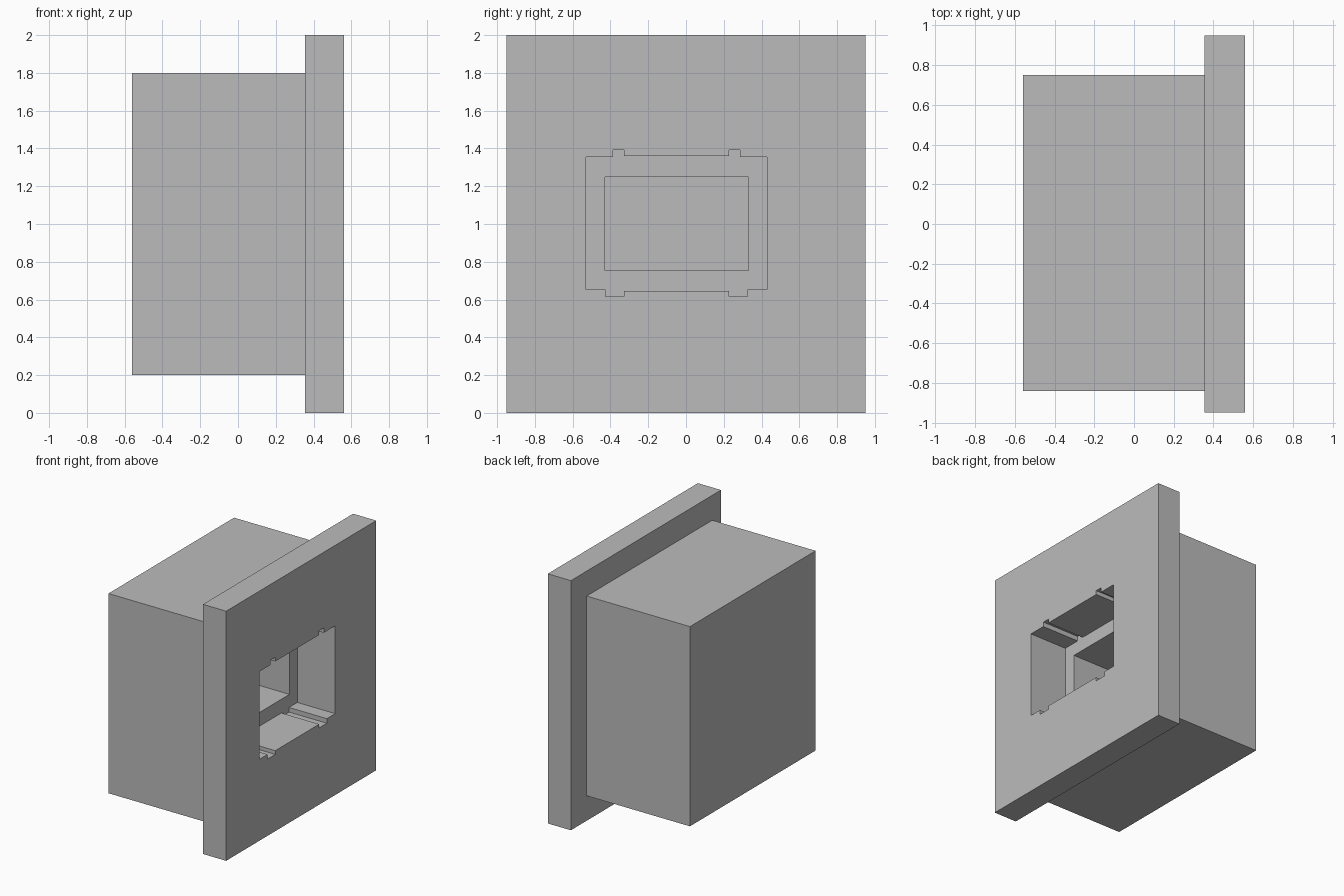
import bpy
import bmesh

cube = bpy.data.objects.get("Cube")
if cube:
    bpy.data.objects.remove(cube, do_unlink=True)

grey = bpy.data.materials.new("plain_grey")
grey.use_nodes = True
grey.diffuse_color = (0.5, 0.5, 0.5, 1)
grey.node_tree.nodes["Principled BSDF"].inputs["Base Color"].default_value = (0.5, 0.5, 0.5, 1)


def prism(name, x0, x1, outline):
    """Extrude a (y, z) outline from x0 to x1."""
    bm = bmesh.new()
    face = bm.faces.new([bm.verts.new((x0, y, z)) for y, z in outline])
    extruded = bmesh.ops.extrude_face_region(bm, geom=[face])["geom"]
    for v in extruded:
        if isinstance(v, bmesh.types.BMVert):
            v.co.x = x1
    bmesh.ops.recalc_face_normals(bm, faces=bm.faces)
    mesh = bpy.data.meshes.new(name)
    bm.to_mesh(mesh)
    bm.free()
    mesh.materials.append(grey)
    obj = bpy.data.objects.new(name, mesh)
    bpy.context.collection.objects.link(obj)
    return obj


def rect(y0, y1, z0, z1):
    return [(y0, z0), (y1, z0), (y1, z1), (y0, z1)]


def combine(target, tool, operation):
    """Apply a boolean and discard the tool object."""
    tool.hide_render = True
    mod = target.modifiers.new(operation, "BOOLEAN")
    mod.operation = operation
    mod.solver = "EXACT"
    mod.object = tool
    bpy.context.view_layer.objects.active = target
    bpy.ops.object.modifier_apply(modifier=mod.name)
    bpy.data.objects.remove(tool, do_unlink=True)


# Wall plate with the box behind it
housing = prism("wall_box_housing", 0.355, 0.56, rect(-0.95, 0.95, 0, 2))
combine(housing, prism("box", -0.56, 0.45, rect(-0.84, 0.75, 0.2, 1.8)), "UNION")

# Stepped socket opening with clip notches, mirrored about its centre line
CENTRE = -0.05
half = [(0.278, 0.645), (0.278, 0.615), (0.375, 0.615), (0.375, 0.652),
        (0.48, 0.652), (0.48, 1.355), (0.336, 1.355), (0.336, 1.393),
        (0.278, 1.393), (0.278, 1.36)]
opening = [(CENTRE + d, z) for d, z in half]
opening += [(CENTRE - d, z) for d, z in reversed(half)]
combine(housing, prism("opening_cutter", 0.225, 0.7, opening), "DIFFERENCE")

# Smaller pocket running deeper into the box
combine(housing, prism("pocket_cutter", -0.36, 0.3, rect(-0.43, 0.33, 0.755, 1.25)), "DIFFERENCE")
